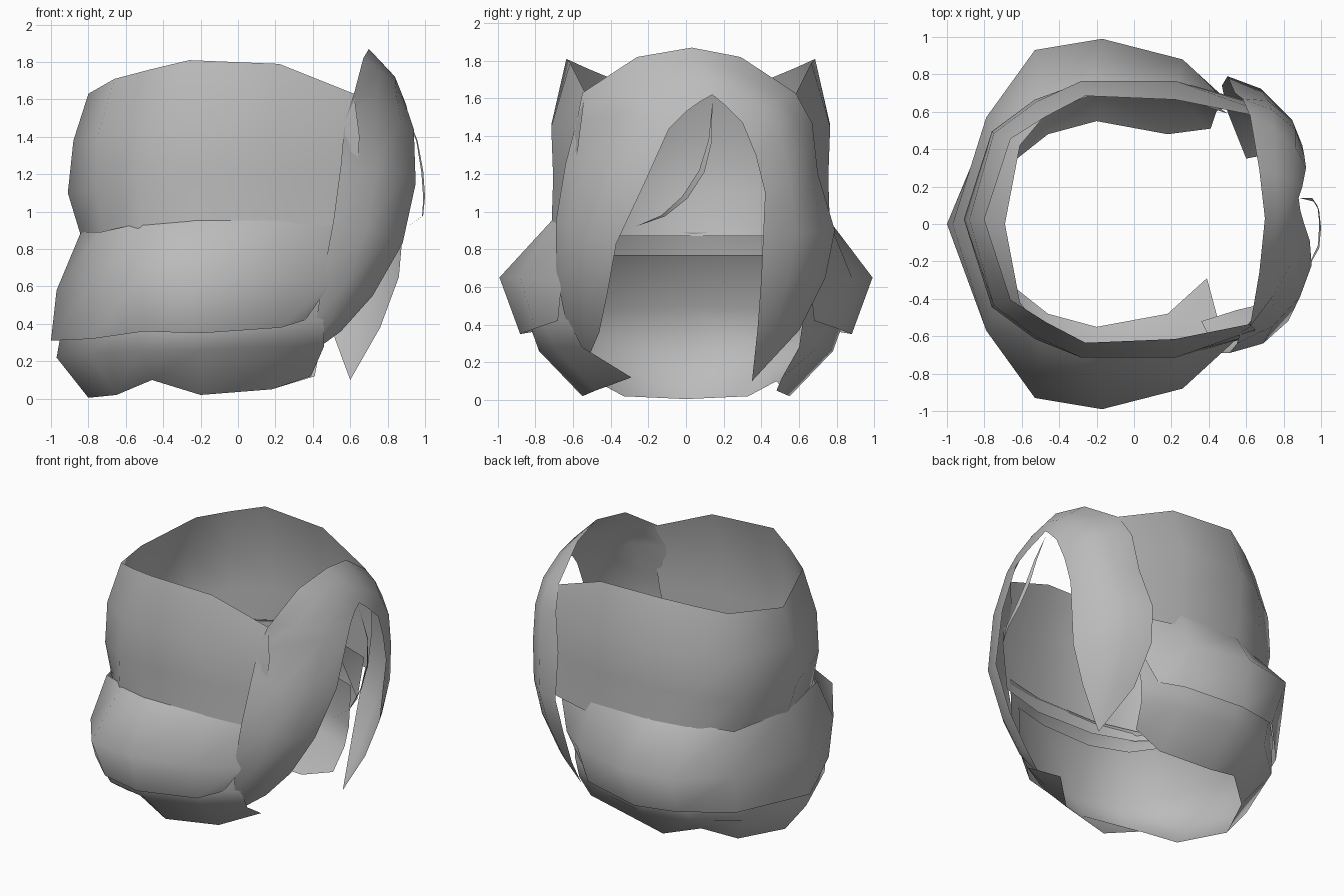
import bpy
import bmesh
import math
from mathutils import Vector

default_cube = bpy.data.objects.get("Cube")
if default_cube:
    bpy.data.objects.remove(default_cube, do_unlink=True)

# Single neutral material
grey = bpy.data.materials.new("Neutral grey")
grey.use_nodes = True
colour = (0.5, 0.5, 0.5, 1.0)
grey.diffuse_color = colour
grey.node_tree.nodes["Principled BSDF"].inputs["Base Color"].default_value = colour

CENTRE = Vector((0, 0, 0.9))


def sheet(name, rows):
    """Loft a thin open surface through rows of equal length."""
    bm = bmesh.new()
    grid = [[bm.verts.new(point) for point in row] for row in rows]
    for upper, lower in zip(grid, grid[1:]):
        for i in range(len(upper) - 1):
            bm.faces.new((upper[i], upper[i + 1], lower[i + 1], lower[i]))
    bmesh.ops.remove_doubles(bm, verts=bm.verts, dist=0.001)
    bmesh.ops.recalc_face_normals(bm, faces=bm.faces)
    facing = sum(f.normal.dot(f.calc_center_median() - CENTRE) * f.calc_area()
                 for f in bm.faces)
    if facing < 0:
        bmesh.ops.reverse_faces(bm, faces=bm.faces)
    mesh = bpy.data.meshes.new(name)
    bm.to_mesh(mesh)
    bm.free()
    mesh.materials.append(grey)
    obj = bpy.data.objects.new(name, mesh)
    bpy.context.collection.objects.link(obj)
    for polygon in mesh.polygons:
        polygon.use_smooth = True
    return obj


def ring(half, shift=0, front_end=None):
    """Mirror a half outline into an open horseshoe, starting at the front."""
    front = [(x, shift - y, z) for x, y, z in reversed(half[1:])]
    if front_end:
        front[0] = front_end
    return front + [(x, shift + y, z) for x, y, z in half]


# Tall upper shell, from the open rim down to a tucked-in waist
sheet("upper_shell", [ring(half, shift=.025) for half in (
    [(-.8, 0, 1.63), (-.66, .43, 1.71), (-.47, .55, 1.76),
     (-.26, .66, 1.81), (.22, .64, 1.79), (.62, .56, 1.63)],
    [(-.88, 0, 1.38), (-.75, .46, 1.41), (-.52, .63, 1.43),
     (-.28, .74, 1.46), (.22, .74, 1.45), (.65, .59, 1.4)],
    [(-.91, 0, 1.1), (-.76, .47, 1.12), (-.53, .64, 1.15),
     (-.28, .73, 1.18), (.22, .73, 1.18), (.63, .62, 1.15)],
    [(-.84, 0, .87), (-.72, .45, .87), (-.52, .64, .87),
     (-.24, .74, .87), (.23, .74, .86), (.58, .64, .86)],
)])

# Flared middle band, its top tucked just inside the shell
sheet("middle_band", [
    ring([(-.84, 0, .89), (-.74, .48, .89), (-.51, .63, .94),
          (-.24, .73, .96), (.23, .73, .96), (.56, .63, .94)], shift=.025),
    ring([(-.97, 0, .58), (-.79, .57, .6), (-.53, .93, .64),
          (-.17, .99, .65), (.26, .88, .65), (.5, .66, .62)]),
    ring([(-1, 0, .31), (-.78, .53, .32), (-.5, .82, .36),
          (-.2, .88, .35), (.23, .8, .38), (.36, .68, .42)]),
])

# Lower bowl: narrow top tucked inside, full belly, open base
sheet("lower_bowl", [
    ring([(-.69, 0, .77), (-.61, .42, .77), (-.46, .6, .76),
          (-.2, .7, .76), (.2, .69, .76), (.5, .59, .74)]),
    ring([(-.92, 0, .5), (-.76, .52, .48), (-.52, .77, .44),
          (-.2, .83, .4), (.22, .75, .41), (.46, .62, .42)]),
    ring([(-.97, 0, .22), (-.79, .47, .24), (-.53, .71, .26),
          (-.2, .78, .26), (.2, .7, .28), (.44, .6, .28)],
         front_end=(.46, -.55, .28)),
    ring([(-.8, 0, .005), (-.65, .33, .02), (-.46, .48, .1),
          (-.2, .55, .02), (.18, .48, .05), (.41, .51, .12)],
         front_end=(.39, -.29, .12)),
])

# Arched side strands joined over the face opening
outer_edge = [
    (.36, -.52, .22), (.42, -.64, .43), (.46, -.69, .68), (.51, -.69, .95),
    (.55, -.64, 1.25), (.57, -.58, 1.48), (.62, -.55, 1.63), (.67, -.26, 1.82),
    (.7, .03, 1.87), (.67, .29, 1.82), (.62, .58, 1.63), (.58, .67, 1.47),
    (.54, .7, 1.2), (.5, .79, .9), (.47, .74, .65), (.5, .6, .37),
    (.6, .35, .1)]
inner_edge = [
    (.36, -.52, .22), (.55, -.46, .36), (.72, -.42, .55), (.88, -.37, .83),
    (.95, -.22, 1.15), (.94, -.09, 1.44), (.91, 0, 1.53), (.89, .07, 1.58),
    (.88, .14, 1.62), (.9, .2, 1.57), (.92, .3, 1.47), (.91, .37, 1.3),
    (.9, .42, 1.1), (.88, .41, .88), (.86, .4, .65), (.76, .38, .38),
    (.6, .35, .1)]


def between(t, bulge):
    """Blend the two edges, bulging outwards except at the tips and crown."""
    row = []
    last = len(outer_edge) - 1
    for i, (a, b) in enumerate(zip(outer_edge, inner_edge)):
        point = Vector(a).lerp(Vector(b), t)
        fullness = min(1, 2 * math.sin(math.pi * i / last), (1.87 - point.z) * 2)
        row.append(point + (point - CENTRE).normalized() * bulge * fullness)
    return row


sheet("side_strands", [outer_edge, between(.33, .08), between(.67, .08),
                       inner_edge])

# Loose wisp hanging across the opening
wisp_path = [(.88, .14, 1.58), (.96, .12, 1.38), (.99, .07, 1.22),
             (1, -.02, 1.08), (.99, -.13, .98), (.91, -.27, .92)]
sheet("loose_wisp", [
    wisp_path,
    [Vector(p) + Vector((-.01, .03, -.01)) * math.sin(math.pi * i / 5)
     for i, p in enumerate(wisp_path)],
])
